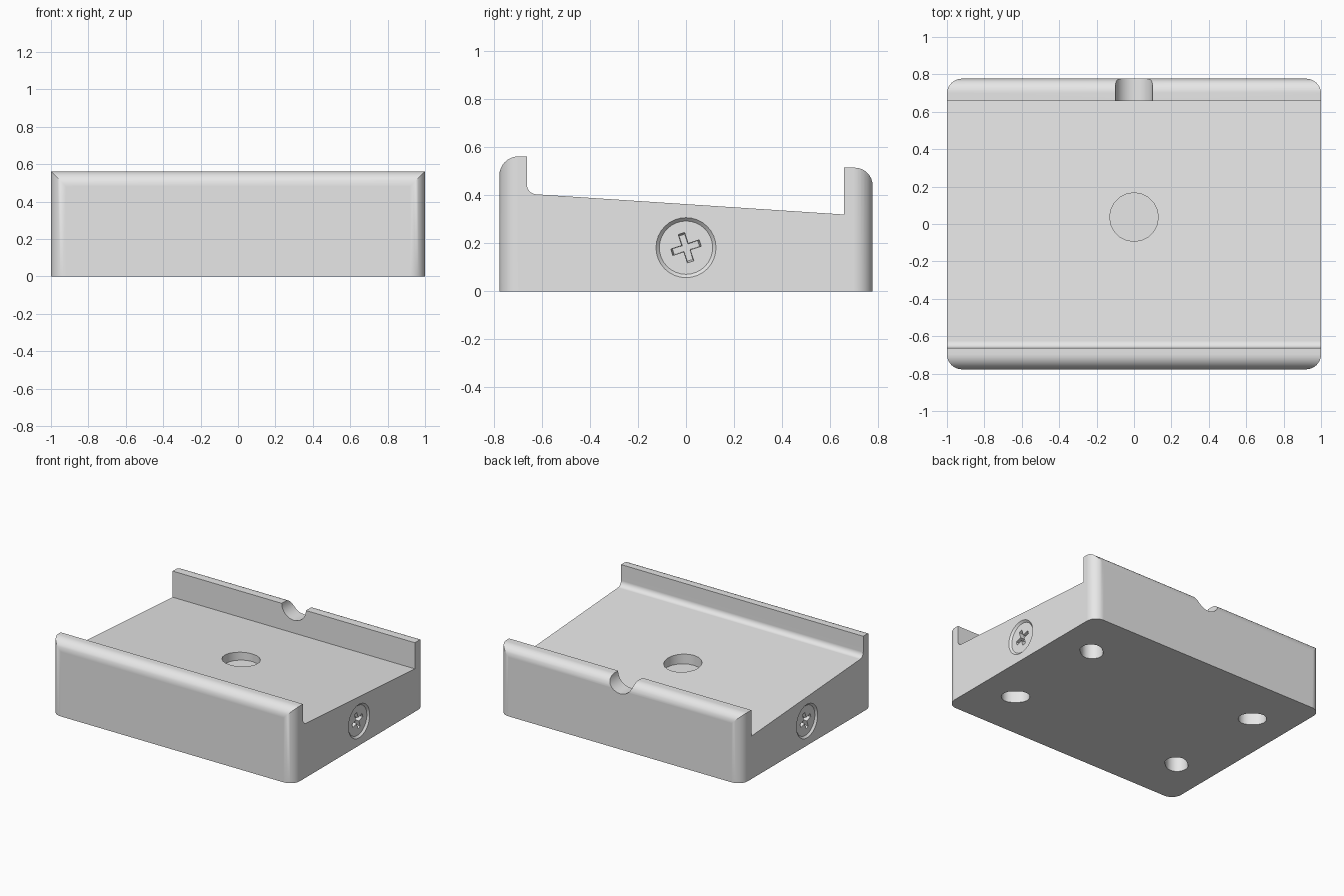
import bpy, bmesh, math
from mathutils import Matrix, Vector

if "Cube" in bpy.data.objects:
    bpy.data.objects.remove(bpy.data.objects["Cube"], do_unlink=True)

grey = bpy.data.materials.new("light grey")
grey.use_nodes = True
grey.diffuse_color = (0.8, 0.8, 0.8, 1)
for node in grey.node_tree.nodes:
    if node.type == 'BSDF_PRINCIPLED':
        node.inputs["Base Color"].default_value = (0.8, 0.8, 0.8, 1)


def arc(cx, cy, r, a0, a1, n=8):
    """Points on an arc, angles in degrees."""
    angles = [math.radians(a0 + (a1 - a0) * i / n) for i in range(n + 1)]
    return [(cx + r * math.cos(a), cy + r * math.sin(a)) for a in angles]


def circle(r, n=32, cx=0, cy=0):
    return arc(cx, cy, r, 0, 360, n)[:-1]


def frame(u, v, w, origin=(0, 0, 0)):
    """Matrix that sends local x, y, z to the directions u, v, w."""
    m = Matrix((u, v, w)).transposed().to_4x4()
    m.translation = Vector(origin)
    return m


def prism(name, outline, w0, w1, m=Matrix(), taper=1.0):
    """Outline extruded from w0 to w1; the w0 end is scaled by taper."""
    bm = bmesh.new()
    low = [bm.verts.new(m @ Vector((x * taper, y * taper, w0))) for x, y in outline]
    high = [bm.verts.new(m @ Vector((x, y, w1))) for x, y in outline]
    bm.faces.new(low[::-1])
    bm.faces.new(high)
    for i in range(len(low)):
        j = (i + 1) % len(low)
        bm.faces.new((low[i], low[j], high[j], high[i]))
    bmesh.ops.recalc_face_normals(bm, faces=bm.faces)
    mesh = bpy.data.meshes.new(name)
    bm.to_mesh(mesh)
    bm.free()
    mesh.materials.append(grey)
    obj = bpy.data.objects.new(name, mesh)
    bpy.context.collection.objects.link(obj)
    return obj


def activate(obj):
    bpy.ops.object.select_all(action='DESELECT')
    obj.select_set(True)
    bpy.context.view_layer.objects.active = obj


def combine(obj, tool, operation='DIFFERENCE'):
    """Apply a boolean and discard the tool."""
    mod = obj.modifiers.new("cut", 'BOOLEAN')
    mod.operation, mod.object, mod.solver = operation, tool, 'EXACT'
    activate(obj)
    bpy.ops.object.modifier_apply(modifier=mod.name)
    bpy.data.objects.remove(tool, do_unlink=True)


def finish(obj):
    activate(obj)
    bpy.ops.object.shade_smooth_by_angle(angle=math.radians(30))
    mod = obj.modifiers.new("even shading", 'WEIGHTED_NORMAL')
    mod.keep_sharp = True


# Body: side profile with a sloped tray between two lips
Y = 0.777
profile = [(-Y, 0), (Y, 0)]
profile += arc(Y - 0.075, 0.44, 0.075, 0, 90)             # back lip
profile += [(0.658, 0.515), (0.658, 0.32)]
profile += arc(-0.622, 0.444, 0.04, 266, 180, 6)          # tray fillet
profile += [(-0.662, 0.562)]
profile += arc(-Y + 0.08, 0.482, 0.08, 90, 180)           # front lip
along_x = frame((0, 1, 0), (0, 0, 1), (1, 0, 0))
body = prism("body", profile, -1, 1, along_x)

# Rounded vertical corners
R = 0.08
plan = []
for sx, sy, a in ((1, 1, 0), (-1, 1, 90), (-1, -1, 180), (1, -1, 270)):
    plan += arc(sx * (1 - R), sy * (Y - R), R, a, a + 90)
combine(body, prism("plan_cutter", plan, -0.1, 0.7), 'INTERSECT')

# Round pocket in the tray and cable notch in the back lip
combine(body, prism("pocket_cutter", circle(0.13, 20, 0, 0.037), 0.295, 0.6))
along_y = frame((1, 0, 0), (0, 0, 1), (0, 1, 0))
combine(body, prism("notch_cutter", circle(0.1, 32, 0, 0.515), 0.6, 0.9, along_y))

# Diagonal mounting slots underneath
slot = arc(0.022, 0, 0.075, -90, 90) + arc(-0.022, 0, 0.075, 90, 270)
for sx in (1, -1):
    for sy in (1, -1):
        turn = math.atan2(0.63 * sy, 0.77 * sx)
        m = Matrix.Translation((0.71 * sx, 0.4 * sy, 0)) @ Matrix.Rotation(turn, 4, 'Z')
        combine(body, prism("slot_cutter", slot, -0.1, 0.13, m))

# Countersunk cross-head screw on each side
a, b = 0.065, 0.0145
cross = [(a, -b), (a, b), (b, b), (b, a), (-b, a), (-b, b),
         (-a, b), (-a, -b), (-b, -b), (-b, -a), (b, -a), (b, -b)]
for side, name in ((1, "left_screw"), (-1, "right_screw")):
    m = frame((0, side, 0), (0, 0, 1), (side, 0, 0), (0, 0, 0.182))
    combine(body, prism("sink_cutter", circle(0.128), 0.985, 1.003, m, 0.11 / 0.128))
    combine(body, prism("hole_cutter", circle(0.105), 0.92, 0.99, m))
    screw = prism(name, circle(0.111), 0.925, 0.986, m)
    tilt = m @ Matrix.Rotation(math.radians(18), 4, 'Z')
    combine(screw, prism("cross_cutter", cross, 0.95, 1.0, tilt, 0.85))
    finish(screw)

finish(body)
